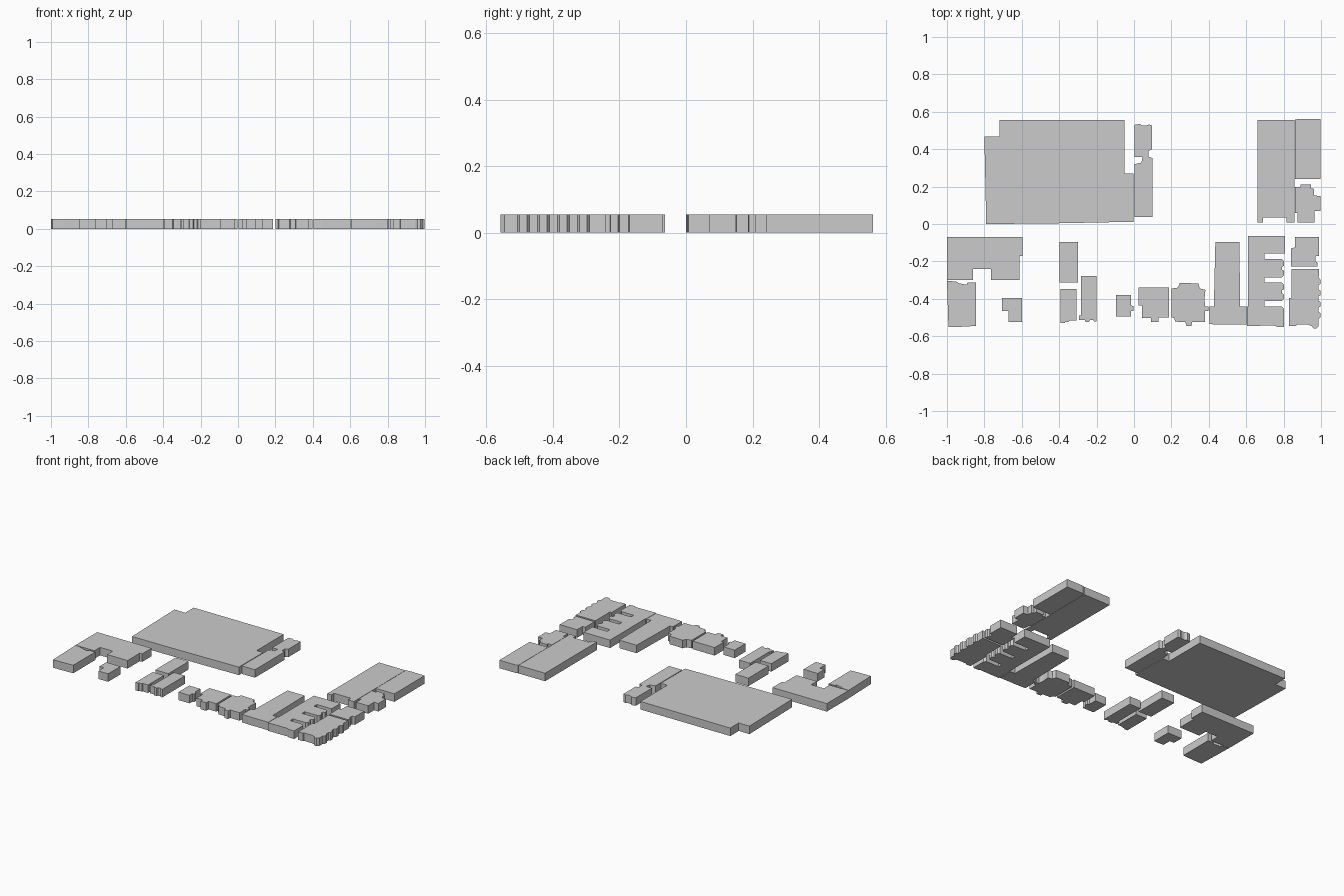
import bpy, bmesh

H = 0.054  # common block height


def block(name, *pts):
    """Extrude a closed footprint into a flat-topped block standing on z = 0."""
    bm = bmesh.new()
    face = bm.faces.new([bm.verts.new((x, y, 0)) for x, y in pts])
    ext = bmesh.ops.extrude_face_region(bm, geom=[face])
    top = [v for v in ext["geom"] if isinstance(v, bmesh.types.BMVert)]
    bmesh.ops.translate(bm, verts=top, vec=(0, 0, H))
    bmesh.ops.recalc_face_normals(bm, faces=bm.faces)
    me = bpy.data.meshes.new(name)
    bm.to_mesh(me)
    bm.free()
    ob = bpy.data.objects.new(name, me)
    bpy.context.collection.objects.link(ob)
    return ob


def rect(name, x0, x1, y0, y1):
    return block(name, (x0, y0), (x1, y0), (x1, y1), (x0, y1))


# North row: large hall and its narrow neighbour
block("large_hall", (-.72, .557), (-.05, .557), (-.05, .27), (-.002, .27), (-.002, .012),
      (-.45, .003), (-.79, 0), (-.80, .467), (-.72, .467))
block("narrow_house", (.003, .53), (.03, .536), (.045, .526), (.065, .526), (.08, .532), (.097, .527),
      (.097, .40), (.077, .39), (.077, .36), (.1, .352), (.1, .037), (.003, .037),
      (.003, .32), (.04, .328), (.045, .358), (.003, .358))

# North-east group
block("long_building", (.66, .557), (.858, .557), (.858, .007), (.815, .007), (.815, .036),
      (.69, .036), (.69, .007), (.66, .007))
block("corner_building", (.86, .557), (.88, .562), (.997, .562), (.997, .24), (.86, .24))
block("stepped_house", (.86, .197), (.89, .197), (.89, .21), (.945, .21), (.945, .19), (.963, .188),
      (.963, .152), (.997, .15), (.997, .07), (.965, .07), (.965, .007), (.875, .007),
      (.875, .06), (.86, .06))

# South-west group
block("west_wing", (-1, -.07), (-.595, -.07), (-.595, -.17), (-.613, -.17), (-.613, -.30),
      (-.765, -.30), (-.765, -.24), (-.86, -.24), (-.86, -.30), (-1, -.30))
block("west_house", (-1, -.303), (-.95, -.308), (-.935, -.317), (-.895, -.325), (-.89, -.312),
      (-.845, -.312), (-.845, -.545), (-.93, -.55), (-.992, -.55))
block("corner_shed", (-.705, -.395), (-.6, -.395), (-.6, -.525), (-.672, -.525),
      (-.672, -.465), (-.705, -.465))

# South middle terrace
rect("terrace_a", -.397, -.3, -.313, -.097)
block("terrace_b", (-.392, -.348), (-.308, -.348), (-.308, -.517), (-.345, -.517), (-.35, -.523),
      (-.37, -.523), (-.37, -.53), (-.392, -.53))
block("terrace_c", (-.283, -.278), (-.2, -.278), (-.2, -.52), (-.215, -.52), (-.218, -.513),
      (-.235, -.513), (-.24, -.523), (-.26, -.523), (-.262, -.513), (-.295, -.513),
      (-.295, -.49), (-.283, -.49))
block("small_house", (-.097, -.38), (-.015, -.38), (-.015, -.435), (-.003, -.44), (-.003, -.465),
      (-.015, -.465), (-.015, -.495), (-.097, -.495))
block("porch_house", (.025, -.34), (.188, -.34), (.188, -.5), (.13, -.5), (.13, -.525),
      (.09, -.525), (.09, -.503), (.043, -.503), (.043, -.437), (.025, -.437))
block("bay_house", (.2, -.345), (.235, -.34), (.245, -.315), (.345, -.318), (.352, -.345),
      (.382, -.352), (.377, -.40), (.38, -.44), (.397, -.44), (.397, -.465), (.38, -.465),
      (.38, -.525), (.31, -.525), (.308, -.545), (.28, -.545), (.275, -.525),
      (.22, -.522), (.215, -.503), (.2, -.5))

# South-east group
block("tall_wing", (.435, -.095), (.563, -.095), (.568, -.44), (.602, -.44), (.602, -.538),
      (.45, -.538), (.405, -.535), (.405, -.44), (.427, -.44))

# Comb block: spine on the west, wings facing east, middle ones with bay ends
comb = [(.605, -.545), (.605, -.44), (.61, -.44), (.61, -.063), (.807, -.063), (.807, -.157), (.697, -.157)]
for y in (-.187, -.313):
    comb += [(.697, y), (.79, y), (.803, y - .012), (.803, y - .035), (.79, y - .042),
             (.79, y - .057), (.803, y - .064), (.803, y - .087), (.79, y - .098), (.697, y - .098)]
comb += [(.697, -.44), (.79, -.44), (.803, -.455), (.803, -.55), (.765, -.55), (.75, -.543)]
block("comb_block", *comb)

block("east_house_north", (.86, -.07), (.99, -.07), (.99, -.17), (.97, -.173), (.97, -.2),
      (.98, -.205), (.98, -.227), (.84, -.227), (.84, -.13), (.86, -.125))

# East house with a row of small bays along its outer side
east = [(.843, -.24), (.99, -.24)]
for y in (-.29, -.35, -.41, -.47):
    east += [(.987, y), (.998, y - .008), (.998, y - .03), (.987, y - .036)]
east += [(.987, -.545), (.975, -.558), (.96, -.558), (.95, -.545), (.93, -.538), (.87, -.538),
         (.865, -.545), (.83, -.545), (.83, -.395), (.843, -.395)]
block("east_house_south", *east)
